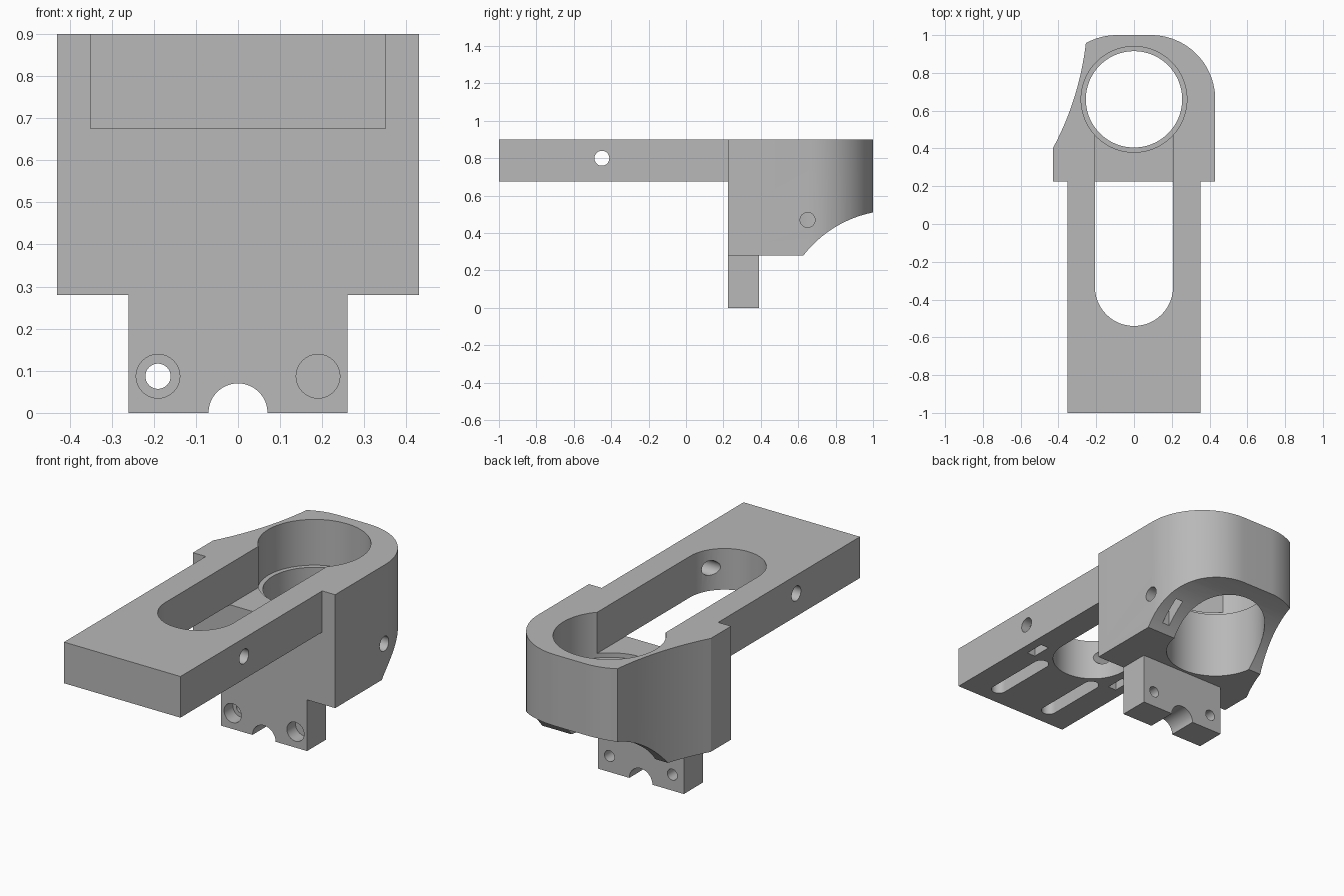
import bpy, bmesh
from math import sin, cos, pi, radians

old = bpy.data.objects.get("Cube")
if old:
    bpy.data.objects.remove(old, do_unlink=True)

grey = bpy.data.materials.new("plain grey")
grey.use_nodes = True
colour = (0.48, 0.48, 0.48, 1)
grey.diffuse_color = colour
grey.node_tree.nodes["Principled BSDF"].inputs["Base Color"].default_value = colour


def prism(name, outline, axis, lo, hi):
    """Extrude a 2D outline along an axis between lo and hi."""
    place = {"x": lambda u, v, w: (w, u, v),
             "y": lambda u, v, w: (u, w, v),
             "z": lambda u, v, w: (u, v, w)}[axis]
    bm = bmesh.new()
    ends = [[bm.verts.new(place(u, v, w)) for u, v in outline] for w in (lo, hi)]
    bm.faces.new(ends[0])
    bm.faces.new(ends[1])
    n = len(outline)
    for i in range(n):
        j = (i + 1) % n
        bm.faces.new((ends[0][i], ends[0][j], ends[1][j], ends[1][i]))
    bmesh.ops.recalc_face_normals(bm, faces=bm.faces)
    mesh = bpy.data.meshes.new(name)
    bm.to_mesh(mesh)
    bm.free()
    mesh.materials.append(grey)
    obj = bpy.data.objects.new(name, mesh)
    bpy.context.scene.collection.objects.link(obj)
    return obj


def arc(cu, cv, r, start, end, steps=24):
    angles = [radians(start + (end - start) * i / steps) for i in range(steps + 1)]
    return [(cu + r * cos(a), cv + r * sin(a)) for a in angles]


def circle(cu, cv, r, n=64):
    return [(cu + r * cos(2 * pi * i / n), cv + r * sin(2 * pi * i / n)) for i in range(n)]


def rect(u0, u1, v0, v1):
    return [(u0, v0), (u1, v0), (u1, v1), (u0, v1)]


def slot(u, r, v0, v1):
    """Rounded slot running along v."""
    return arc(u, v0 + r, r, 180, 360) + arc(u, v1 - r, r, 0, 180)


def cut(target, outline, axis, lo, hi):
    cutter = prism("cutter", outline, axis, lo, hi)
    cutter.hide_render = True
    mod = target.modifiers.new("cut", "BOOLEAN")
    mod.operation = "DIFFERENCE"
    mod.solver = "EXACT"
    mod.object = cutter
    bpy.context.view_layer.objects.active = target
    bpy.ops.object.modifier_apply(modifier=mod.name)
    bpy.data.objects.remove(cutter, do_unlink=True)


TOP, ARM_BASE, BODY_BASE = 0.9, 0.675, 0.28
FRONT, BORE_Y = 0.225, 0.66

# Housing outline: rounded back, concave relief on the -x flank
p0, p1, p2 = (-0.255, 0.957), (-0.29, 0.66), (-0.43, 0.4)
relief = []
for i in range(1, 21):
    t = i / 20
    relief.append(tuple((1 - t) ** 2 * a + 2 * t * (1 - t) * b + t * t * c
                        for a, b, c in zip(p0, p1, p2)))
outline = ([(-0.43, FRONT), (0.43, FRONT)]
           + arc(0.09, BORE_Y, 0.34, 0, 90)
           + arc(-0.09, BORE_Y, 0.34, 90, 119, 10)
           + relief)
housing = prism("housing", outline, "z", BODY_BASE, TOP)

# Stepped bore, slot entry and scooped underside
cut(housing, circle(0, BORE_Y, 0.255, 96), "z", 0, 1.2)
cut(housing, circle(0, BORE_Y, 0.28, 96), "z", 0.65, 1.2)
cut(housing, rect(-0.207, 0.207, 0, 0.6), "z", ARM_BASE, 1.2)
cut(housing, circle(1.12, -0.10, 0.622, 128), "x", -1, 1)

# Clamp screw hole with its nut pocket
cut(housing, circle(0.65, 0.47, 0.04, 32), "x", 0, 0.7)
cut(housing, rect(0.315, 0.36, 0.66, 0.77), "z", 0, 0.52)

# Slotted arm
arm = prism("arm", rect(-0.352, 0.352, -1, FRONT), "z", ARM_BASE, TOP)
cut(arm, slot(0, 0.207, -0.54, 0.8), "z", 0, 1.2)
cut(arm, circle(-0.45, 0.8, 0.04, 32), "x", -1, 1)

# Blind grooves and nut pockets under the arm
for side in (-1, 1):
    cut(arm, slot(side * 0.17, 0.04, -0.93, -0.51), "z", 0.5, 0.78)
    x = side * 0.275
    cut(arm, rect(x - 0.025, x + 0.025, -0.505, -0.395), "z", 0.5, 0.85)

# Mounting tab with counterbored holes and a half-round notch
tab = prism("mounting_tab", rect(-0.26, 0.26, 0, BODY_BASE), "y", FRONT, 0.39)
cut(tab, circle(0, 0, 0.07, 48), "y", 0, 1)
for side in (-1, 1):
    cut(tab, circle(side * 0.19, 0.087, 0.03, 32), "y", 0, 1)
    cut(tab, circle(side * 0.19, 0.087, 0.052, 32), "y", 0, 0.3)

# Smooth the curved walls, keep the edges sharp
bpy.ops.object.select_all(action="DESELECT")
for part in (housing, arm, tab):
    part.select_set(True)
bpy.context.view_layer.objects.active = housing
bpy.ops.object.shade_smooth_by_angle(angle=radians(20))
